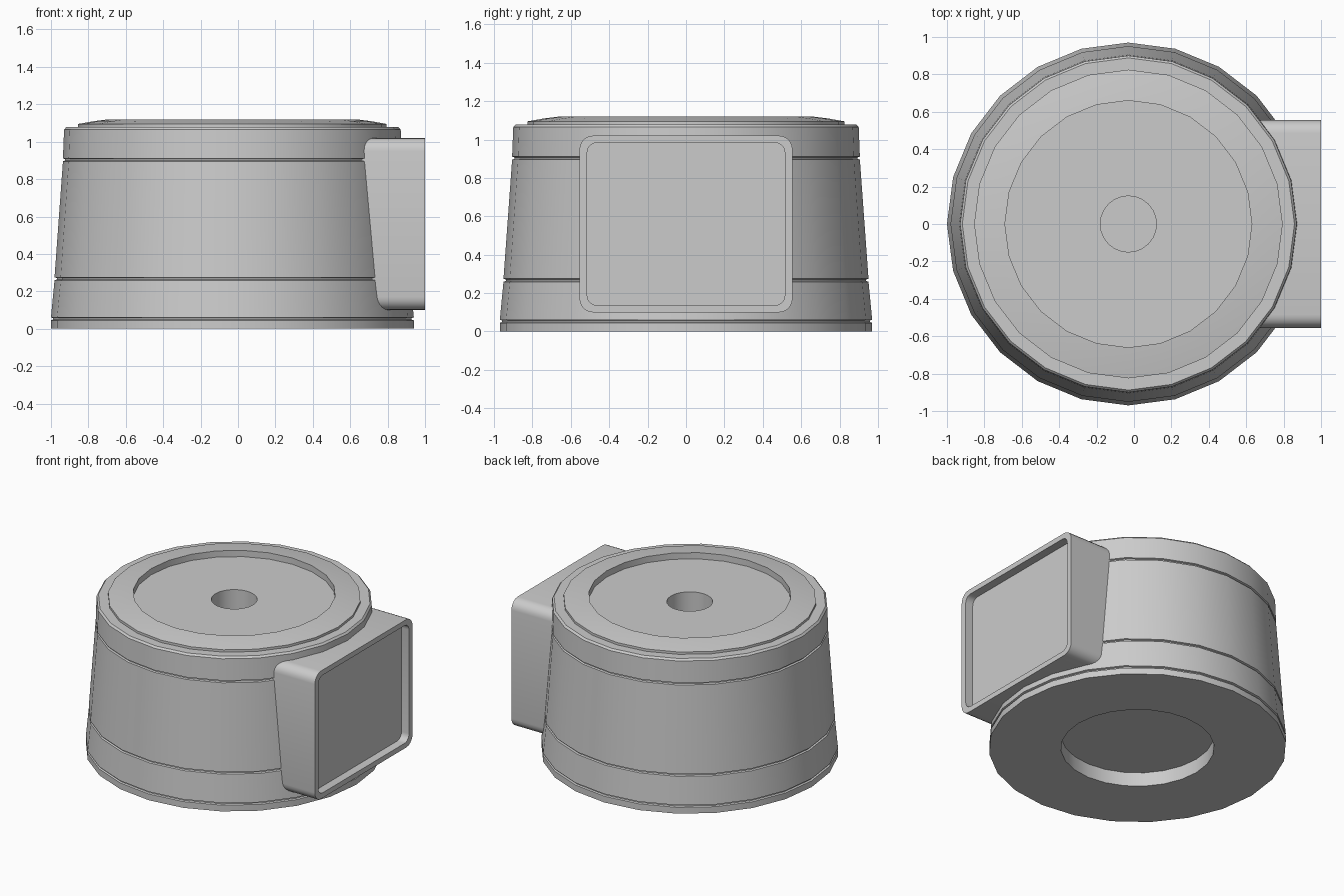
import bpy, bmesh, math
from mathutils import Vector

if "Cube" in bpy.data.objects:
    bpy.data.objects.remove(bpy.data.objects["Cube"])

SIDES = 24
AXIS_X = -0.03

grey = bpy.data.materials.new("plain grey")
grey.use_nodes = True
colour = (0.6, 0.6, 0.6, 1)
grey.diffuse_color = colour
grey.node_tree.nodes["Principled BSDF"].inputs["Base Color"].default_value = colour


def finish(bm, name):
    bmesh.ops.recalc_face_normals(bm, faces=bm.faces)
    mesh = bpy.data.meshes.new(name)
    bm.to_mesh(mesh)
    bm.free()
    obj = bpy.data.objects.new(name, mesh)
    bpy.context.collection.objects.link(obj)
    mesh.materials.append(grey)
    bpy.ops.object.select_all(action='DESELECT')
    obj.select_set(True)
    bpy.context.view_layer.objects.active = obj
    bpy.ops.object.shade_smooth_by_angle(angle=math.radians(30))
    return obj


def bridge(bm, a, b):
    n = len(a)
    for i in range(n):
        j = (i + 1) % n
        bm.faces.new((a[i], a[j], b[j], b[i]))


def loft(name, loops):
    """Skin a stack of matching loops and close both ends."""
    bm = bmesh.new()
    rings = [[bm.verts.new(p) for p in loop] for loop in loops]
    for a, b in zip(rings, rings[1:]):
        bridge(bm, a, b)
    bm.faces.new(rings[0])
    bm.faces.new(rings[-1])
    return finish(bm, name)


def circle(r, z):
    return [Vector((AXIS_X + r * math.cos(i * math.tau / SIDES),
                    r * math.sin(i * math.tau / SIDES), z)) for i in range(SIDES)]


def rounded_rect(x, half_y, z0, z1, r, steps=5):
    """Rounded rectangle in the plane at x."""
    pts = []
    corners = ((half_y - r, z1 - r), (r - half_y, z1 - r),
               (r - half_y, z0 + r), (half_y - r, z0 + r))
    for k, (cy, cz) in enumerate(corners):
        for s in range(steps + 1):
            a = (k + s / steps) * math.pi / 2
            pts.append(Vector((x, cy + r * math.cos(a), cz + r * math.sin(a))))
    return pts


# Turned body: underside recess, tapered wall, lid and centre hole
profile = [(0.5, 0.1), (0.5, 0), (0.97, 0)]
for r, z in ((0.97, 0.053), (0.951, 0.267), (0.906, 0.903)):
    # narrow groove around the wall
    profile += [(r, z - 0.008), (r - 0.012, z - 0.004),
                (r - 0.012, z + 0.004), (r, z + 0.008)]
profile += [(0.9, 1.065), (0.888, 1.078), (0.825, 1.078), (0.825, 1.095),
            (0.74, 1.11), (0.66, 1.12), (0.66, 1.075),
            (0.15, 1.075), (0.15, 0.8)]
loft("body", [circle(r, z) for r, z in profile])

# Side housing with a recessed front panel
loft("side_housing", [
    rounded_rect(0.6, 0.555, 0.1, 1.02, 0.07),
    rounded_rect(1.0, 0.555, 0.1, 1.02, 0.07),
    rounded_rect(1.0, 0.515, 0.137, 0.983, 0.05),
    rounded_rect(0.94, 0.515, 0.137, 0.983, 0.05),
])
